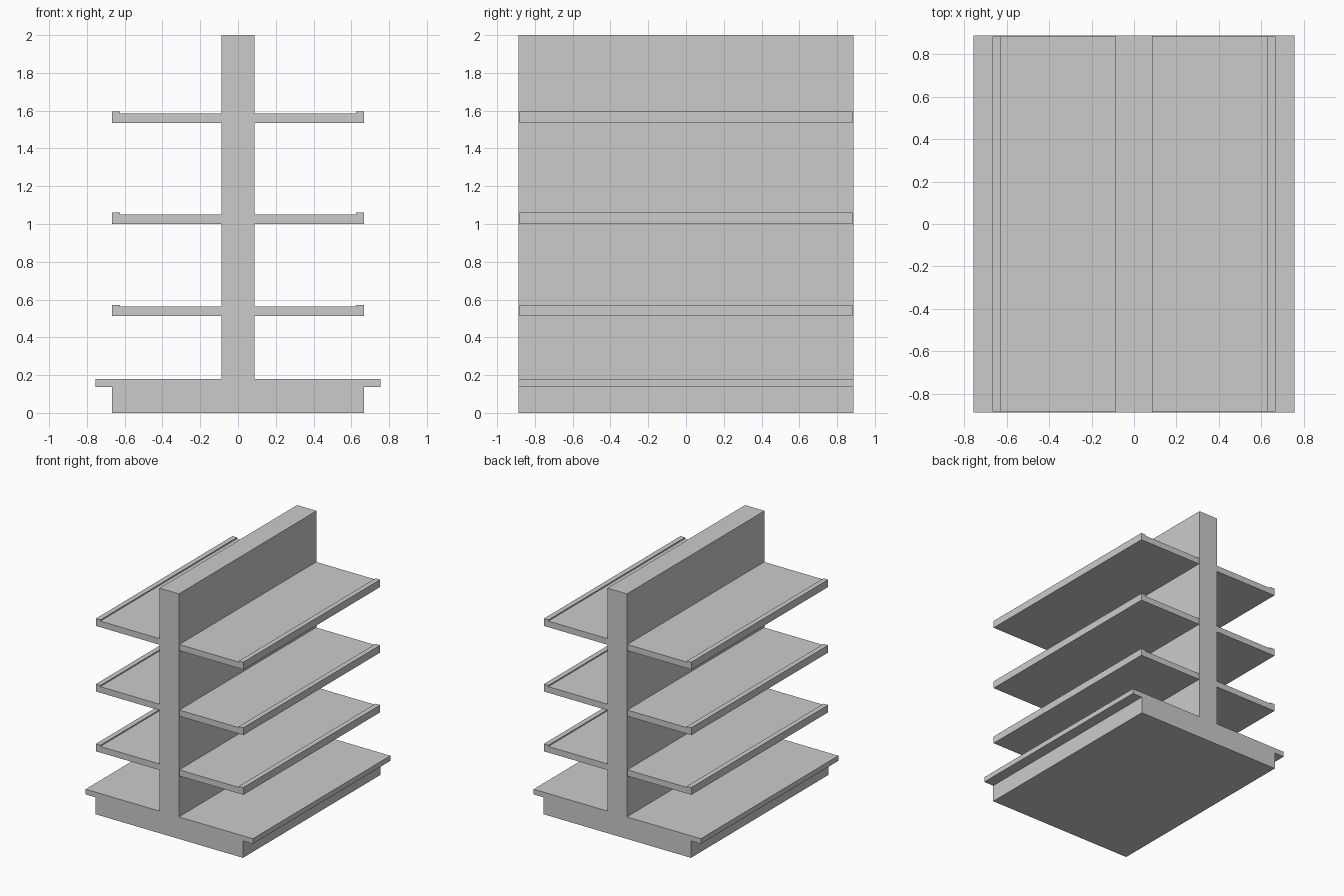
import bpy, bmesh

if "Cube" in bpy.data.objects:
    bpy.data.objects.remove(bpy.data.objects["Cube"])


def extrude_profile(name, points, half_depth):
    """Extrude a closed XZ profile symmetrically along Y."""
    bm = bmesh.new()
    face = bm.faces.new([bm.verts.new((x, -half_depth, z)) for x, z in points])
    ext = bmesh.ops.extrude_face_region(bm, geom=[face])
    moved = [g for g in ext["geom"] if isinstance(g, bmesh.types.BMVert)]
    bmesh.ops.translate(bm, verts=moved, vec=(0, 2 * half_depth, 0))
    bmesh.ops.recalc_face_normals(bm, faces=bm.faces)
    mesh = bpy.data.meshes.new(name)
    bm.to_mesh(mesh)
    bm.free()
    obj = bpy.data.objects.new(name, mesh)
    bpy.context.collection.objects.link(obj)
    return obj


COLUMN = 0.088   # half thickness of the central wall
BODY = 0.666     # half width of the plinth and shelves
DECK = 0.755     # half width of the overhanging base deck

# Central wall, base deck and plinth as one continuous profile
right = [(BODY, 0), (BODY, 0.138), (DECK, 0.138), (DECK, 0.18),
         (COLUMN, 0.18), (COLUMN, 2.0)]
left = [(-x, z) for x, z in reversed(right)]
extrude_profile("wall_and_base", right + left, 0.887)

# Shelves with a raised front lip, mirrored to both sides of the wall
for i, z in enumerate((0.512, 1.0, 1.535), start=1):
    shelf = extrude_profile(f"shelf_pair_{i}", [
        (COLUMN, z), (BODY, z), (BODY, z + 0.06),
        (0.625, z + 0.06), (0.625, z + 0.05), (COLUMN, z + 0.05)], 0.882)
    mirror = shelf.modifiers.new("both_sides", 'MIRROR')
    mirror.use_axis[0] = True
    mirror.use_mirror_merge = False
